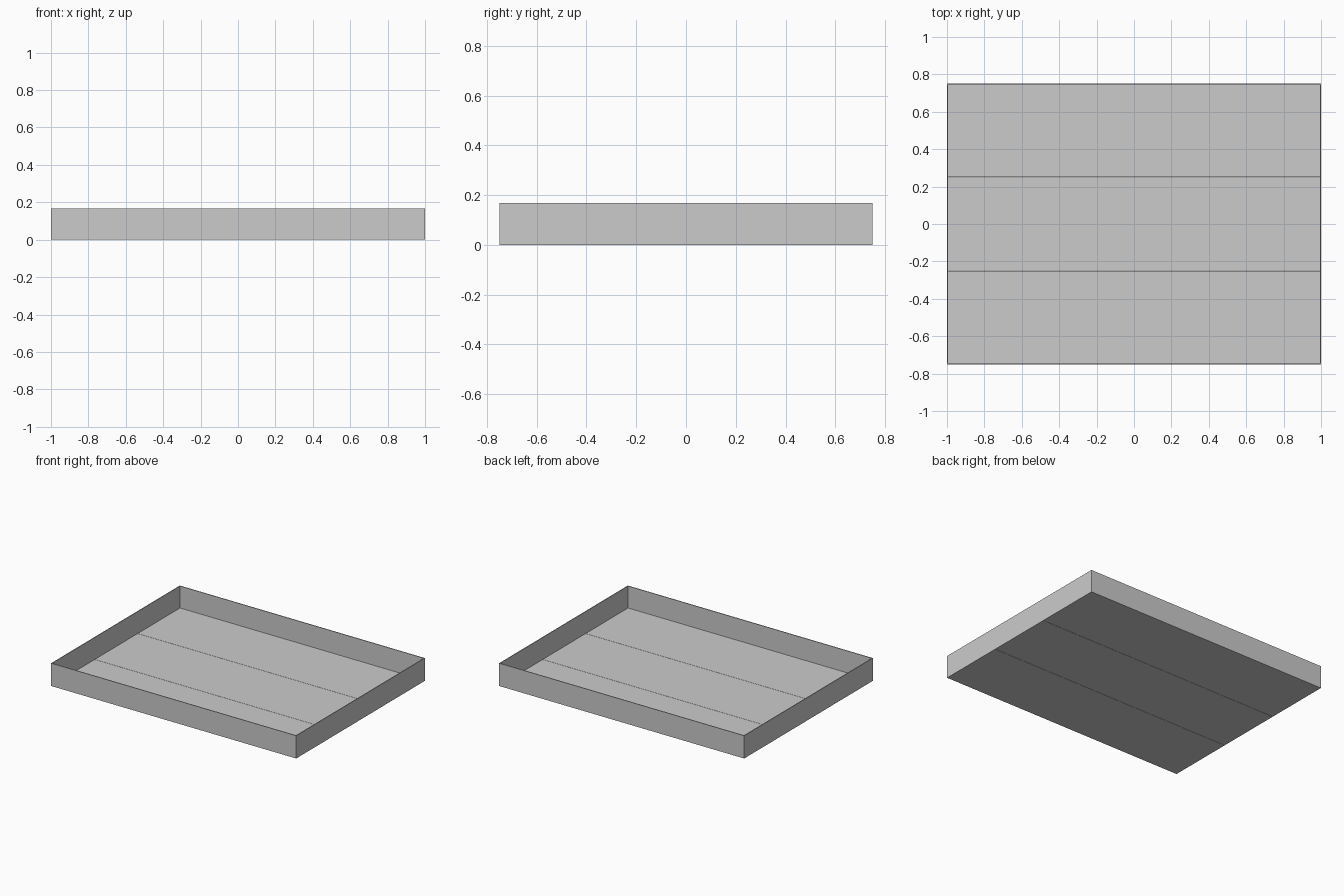
import bpy

if "Cube" in bpy.data.objects:
    bpy.data.objects.remove(bpy.data.objects["Cube"])

LENGTH, WIDTH, HEIGHT = 2.0, 1.5, 0.168
WALL = 0.006
PLANKS = 3


def box(name, center, size):
    bpy.ops.mesh.primitive_cube_add(size=1, location=center)
    ob = bpy.context.object
    ob.name = name
    ob.scale = size
    bpy.ops.object.transform_apply(location=False, rotation=False, scale=True)
    return ob


# Floor: three boards side by side with hairline seams, inside the walls
pitch = WIDTH / PLANKS
for i in range(PLANKS):
    y0 = max(-WIDTH / 2 + i * pitch + 0.001, -WIDTH / 2 + WALL)
    y1 = min(-WIDTH / 2 + (i + 1) * pitch - 0.001, WIDTH / 2 - WALL)
    box(f"floor_board_{i + 1}", (0, (y0 + y1) / 2, WALL / 2),
        (LENGTH - 2 * WALL, y1 - y0, WALL))

# Long walls at front and back
for name, s in (("front_wall", -1), ("back_wall", 1)):
    box(name, (0, s * (WIDTH - WALL) / 2, HEIGHT / 2), (LENGTH, WALL, HEIGHT))

# Short end walls fitted between the long walls
for name, s in (("left_wall", -1), ("right_wall", 1)):
    box(name, (s * (LENGTH - WALL) / 2, 0, HEIGHT / 2),
        (WALL, WIDTH - 2 * WALL, HEIGHT))
